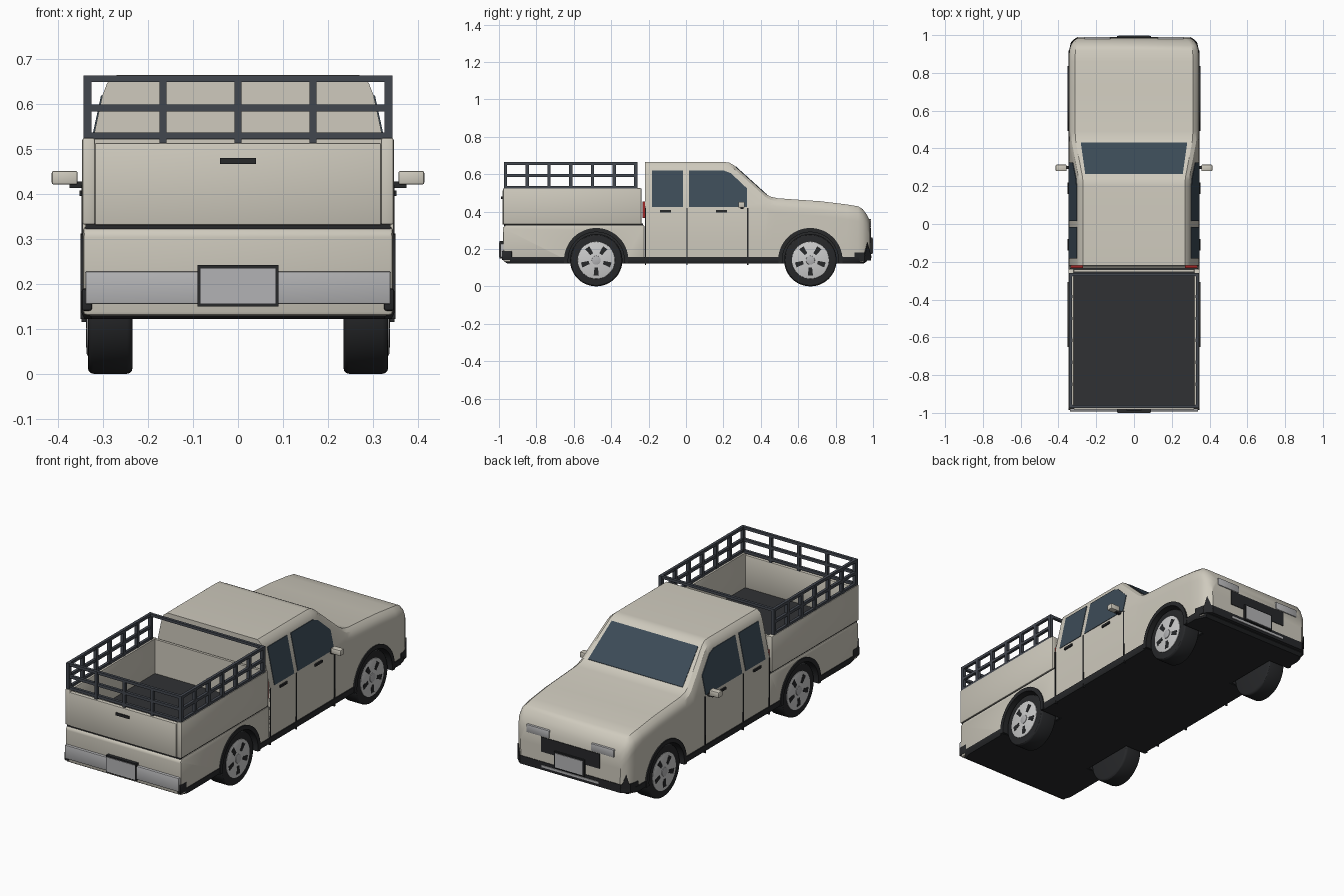
import bpy, bmesh, math

if "Cube" in bpy.data.objects:
    bpy.data.objects.remove(bpy.data.objects["Cube"])

def material(name, c):
    m = bpy.data.materials.new(name)
    m.diffuse_color = (*c, 1)
    m.use_nodes = True
    m.node_tree.nodes["Principled BSDF"].inputs["Base Color"].default_value = m.diffuse_color
    return m

PAINT = material("cream_paint", (0.62, 0.59, 0.51))
GLASS = material("dark_glass", (0.045, 0.07, 0.095))
BLACK = material("black_trim", (0.02, 0.021, 0.023))
FLOOR = material("bed_liner", (0.03, 0.031, 0.034))
RACK = material("rack_steel", (0.055, 0.063, 0.078))
METAL = material("grey_metal", (0.45, 0.45, 0.46))
RIM = material("rim_alloy", (0.6, 0.6, 0.63))
RED = material("red_lens", (0.35, 0.02, 0.02))

def finish(name, bm, mat, bevel=0, segs=2):
    bmesh.ops.recalc_face_normals(bm, faces=bm.faces[:])
    if bevel:
        edges = [e for e in bm.edges if e.calc_face_angle(0) > 0.7]
        bmesh.ops.bevel(bm, geom=edges, offset=bevel, segments=segs, profile=0.5, affect='EDGES')
    me = bpy.data.meshes.new(name)
    bm.to_mesh(me)
    bm.free()
    me.materials.append(mat)
    ob = bpy.data.objects.new(name, me)
    bpy.context.collection.objects.link(ob)
    return ob

def loft(name, rings, mat, bevel=0, segs=2):
    bm = bmesh.new()
    rows = [[bm.verts.new(p) for p in r] for r in rings]
    n = len(rows[0])
    for a, b in zip(rows, rows[1:]):
        for i in range(n):
            bm.faces.new((a[i], a[(i + 1) % n], b[(i + 1) % n], b[i]))
    bm.faces.new(rows[0])
    bm.faces.new(rows[-1])
    return finish(name, bm, mat, bevel, segs)

def prism(name, pts, x0, x1, mat, bevel=0, segs=2):
    """Side (y, z) profile extruded in x; x0/x1 may be functions of z."""
    f = lambda v, z: v(z) if callable(v) else v
    return loft(name, [[(f(v, z), y, z) for y, z in pts] for v in (x0, x1)], mat, bevel, segs)

def box(name, x, y, z, mat, bevel=0):
    return prism(name, [(y[0], z[0]), (y[1], z[0]), (y[1], z[1]), (y[0], z[1])], x[0], x[1], mat, bevel)

def pair(name, x, y, z, mat, bevel=0):
    for s, side in ((1, "right"), (-1, "left")):
        box(f"{side}_{name}", (s * x[0], s * x[1]), y, z, mat, bevel)

def arc(cy, cz, r, a0, a1, n):
    return [(cy + r * math.cos(math.radians(a0 + (a1 - a0) * i / n)),
             cz + r * math.sin(math.radians(a0 + (a1 - a0) * i / n))) for i in range(n + 1)]

def circle(cy, cz, r, n=48):
    return arc(cy, cz, r, 0, 360, n)[:-1]

def side_x(z):
    return 0.345 - max(0, z - 0.42) * 0.215

# cab and hood: stations of (y, top z, bottom z, half width)
def section(y, zt, zb, w):
    k = w / 0.345
    xs = side_x(zt - 0.045) * k
    half = [(w * 0.99, zb), (w, zb + 0.1), (w, min(0.42, zt - 0.08)), (xs, zt - 0.045),
            (xs - 0.011, zt - 0.017), (xs - 0.032, zt)]
    return [(x, y, z) for x, z in half] + [(-x, y, z) for x, z in reversed(half)]

stations = [(-0.22, 0.665, 0.13, 0.345), (0.2, 0.665, 0.13, 0.345), (0.23, 0.662, 0.13, 0.345),
            (0.255, 0.648, 0.13, 0.345), (0.425, 0.495, 0.13, 0.345), (0.45, 0.48, 0.13, 0.345),
            (0.49, 0.471, 0.13, 0.345), (0.72, 0.455, 0.13, 0.345), (0.86, 0.438, 0.13, 0.345),
            (0.92, 0.428, 0.13, 0.342), (0.945, 0.413, 0.13, 0.335), (0.968, 0.382, 0.14, 0.322),
            (0.985, 0.345, 0.15, 0.298)]
cab = loft("cab_and_hood", [section(*s) for s in stations], PAINT)

# lower bed body and dark sill / underside
lower = prism("bed_lower_body", [(-0.975, 0.13), (-0.222, 0.13), (-0.222, 0.328), (-0.965, 0.328), (-0.98, 0.312)],
              -0.345, 0.345, PAINT, 0.008)
sill = loft("sill_and_underside", [[(x, y, 0.122) for x, y in o] and
            [(x * k, y * k, z) for x, y in o] for o in [[(-0.33, -0.97), (0.33, -0.97), (0.347, -0.93), (0.347, 0.91),
            (0.32, 0.965), (-0.32, 0.965), (-0.347, 0.91), (-0.347, -0.93)]] for k, z in ((0.985, 0.122), (1.003, 0.135), (1.003, 0.157))], BLACK)

# wheel wells
AXLES = (("rear", -0.48), ("front", 0.665))
for _, cy in AXLES:
    for s in (1, -1):
        cutter = prism("well_cutter", circle(cy, 0.143, 0.158), s * 0.215, s * 0.42, BLACK)
        cutter.hide_render = True
        for ob in (cab, lower, sill):
            if (ob is cab and cy < 0) or (ob is lower and cy > 0):
                continue
            mod = ob.modifiers.new("well", 'BOOLEAN')
            mod.operation = 'DIFFERENCE'
            mod.solver = 'EXACT'
            mod.object = cutter
            bpy.context.view_layer.objects.active = ob
            bpy.ops.object.modifier_apply(modifier=mod.name)
        bpy.data.objects.remove(cutter)

# wheels with arches
for end, cy in AXLES:
    for s, side in ((1, "right"), (-1, "left")):
        tag = f"{end}_{side}"
        prism(tag + "_arch_trim", arc(cy, 0.14, 0.172, -6, 186, 32) + arc(cy, 0.14, 0.15, 186, -6, 32),
              s * 0.22, s * 0.351, BLACK)
        prism(tag + "_arch_liner", arc(cy, 0.14, 0.16, -6, 186, 24), s * 0.212, s * 0.224, BLACK)
        prism(tag + "_tyre", circle(cy, 0.14, 0.14), s * 0.235, s * 0.334, BLACK, 0.012, 3)
        prism(tag + "_rim", circle(cy, 0.14, 0.1), s * 0.3, s * 0.337, RIM, 0.004)
        prism(tag + "_hub", circle(cy, 0.14, 0.024, 20), s * 0.33, s * 0.34, METAL, 0.002)
        for i in range(5):
            a = math.radians(-90 + 72 * i)
            c, n = math.cos(a), math.sin(a)
            pts = [(cy + r * c - t * n, 0.14 + r * n + t * c)
                   for r, t in ((0.04, -0.009), (0.082, -0.014), (0.082, 0.014), (0.04, 0.009))]
            prism(f"{tag}_rim_slot_{i}", pts, s * 0.32, s * 0.3385, BLACK)

# cargo bed walls, floor and tailgate
pair("bed_wall", (0.318, 0.347), (-0.978, -0.238), (0.332, 0.525), PAINT, 0.005)
box("bed_front_wall", (-0.32, 0.32), (-0.254, -0.24), (0.33, 0.522), PAINT)
box("tailgate", (-0.319, 0.319), (-0.982, -0.958), (0.331, 0.514), PAINT, 0.004)
box("bed_floor", (-0.319, 0.319), (-0.96, -0.25), (0.325, 0.338), FLOOR)
box("bed_seam", (-0.34, 0.34), (-0.972, -0.23), (0.322, 0.336), BLACK)
box("tailgate_handle", (-0.04, 0.04), (-0.988, -0.975), (0.467, 0.481), BLACK)
pair("tail_lamp", (0.27, 0.335), (-0.232, -0.218), (0.365, 0.455), RED)

# stake rack
H = 0.0075
for z in (0.657, 0.592, 0.53):
    pair(f"rack_rail_{z}", (0.328, 0.343), (-0.973, -0.26), (z - H, z + H), RACK)
    box(f"rack_rear_rail_{z}", (-0.343, 0.343), (-0.973, -0.958), (z - H, z + H), RACK)
box("rack_front_rail", (-0.343, 0.343), (-0.275, -0.26), (0.65, 0.664), RACK)
for i in range(7):
    y = -0.965 + i * 0.1162
    pair(f"rack_post_{i}", (0.326, 0.344), (y - 0.009, y + 0.009), (0.515, 0.664), RACK)
for x in (-0.167, 0, 0.167):
    box("rack_rear_post", (x - 0.008, x + 0.008), (-0.974, -0.957), (0.512, 0.664), RACK)

# windows
WINDOWS = {"rear_window": [(-0.183, 0.425), (-0.015, 0.425), (-0.015, 0.62), (-0.183, 0.62)],
           "front_window": [(0.015, 0.425), (0.325, 0.425), (0.325, 0.525), (0.24, 0.605), (0.2, 0.62), (0.015, 0.62)]}
for name, pts in WINDOWS.items():
    for s, side in ((1, "right"), (-1, "left")):
        prism(f"{side}_{name}", pts, lambda z: s * (side_x(z) - 0.01), lambda z: s * (side_x(z) + 0.003), GLASS)
wind_z = lambda y: 0.648 - (y - 0.255) * 0.9
loft("windshield", [[(x, y, wind_z(y) + d) for x, y in ((-0.258, 0.265), (0.258, 0.265), (0.282, 0.432), (-0.282, 0.432))]
                    for d in (-0.01, 0.004)], GLASS)

# door seams, handles and mirrors
for i, y in enumerate((-0.217, 0.005, 0.33)):
    pair(f"door_seam_{i}", (0.335, 0.348), (y - 0.003, y + 0.003), (0.115, 0.42), BLACK)
for i, y in enumerate((-0.11, 0.19)):
    pair(f"door_handle_{i}", (0.34, 0.353), (y - 0.03, y + 0.03), (0.396, 0.408), BLACK)
pair("mirror_arm", (0.335, 0.375), (0.292, 0.308), (0.414, 0.428), BLACK)
pair("mirror", (0.357, 0.415), (0.28, 0.314), (0.421, 0.452), PAINT, 0.005)

# rear bumper and plate
box("rear_bumper", (-0.34, 0.34), (-0.992, -0.94), (0.155, 0.228), METAL, 0.004)
pair("rear_bumper_corner", (0.325, 0.348), (-0.985, -0.93), (0.14, 0.19), BLACK, 0.006)
box("rear_plate_frame", (-0.09, 0.09), (-0.997, -0.97), (0.15, 0.242), BLACK)
box("rear_plate", (-0.084, 0.084), (-1.0, -0.98), (0.156, 0.234), METAL)

# nose: headlights, grille, bumper, plate
pair("headlight", (0.125, 0.262), (0.95, 0.99), (0.318, 0.36), METAL, 0.004)
box("grille", (-0.175, 0.175), (0.96, 0.988), (0.235, 0.315), BLACK)
loft("front_bumper", [[(x, y, z) for x, y in ((-0.347, 0.9), (-0.336, 0.955), (-0.3, 0.988),
     (0.3, 0.988), (0.336, 0.955), (0.347, 0.9))] for z in (0.138, 0.182)], BLACK)
for s, side in ((1, "right"), (-1, "left")):
    loft(f"{side}_bumper_fin", [[(s * 0.3, 0.99, 0.16), (s * 0.338, 0.955, 0.16), (s * 0.325, 0.972, 0.235)],
                                [(s * 0.28, 0.96, 0.16), (s * 0.31, 0.93, 0.16), (s * 0.3, 0.95, 0.235)]], BLACK)
box("bumper_strip", (-0.17, 0.17), (0.97, 0.991), (0.153, 0.165), METAL)
box("front_plate_frame", (-0.09, 0.09), (0.97, 0.996), (0.172, 0.262), BLACK)
box("front_plate", (-0.083, 0.083), (0.98, 0.999), (0.179, 0.255), METAL)

# smooth shading with sharp edges kept
bpy.ops.object.select_all(action='SELECT')
bpy.context.view_layer.objects.active = cab
bpy.ops.object.shade_smooth_by_angle(angle=math.radians(30))
